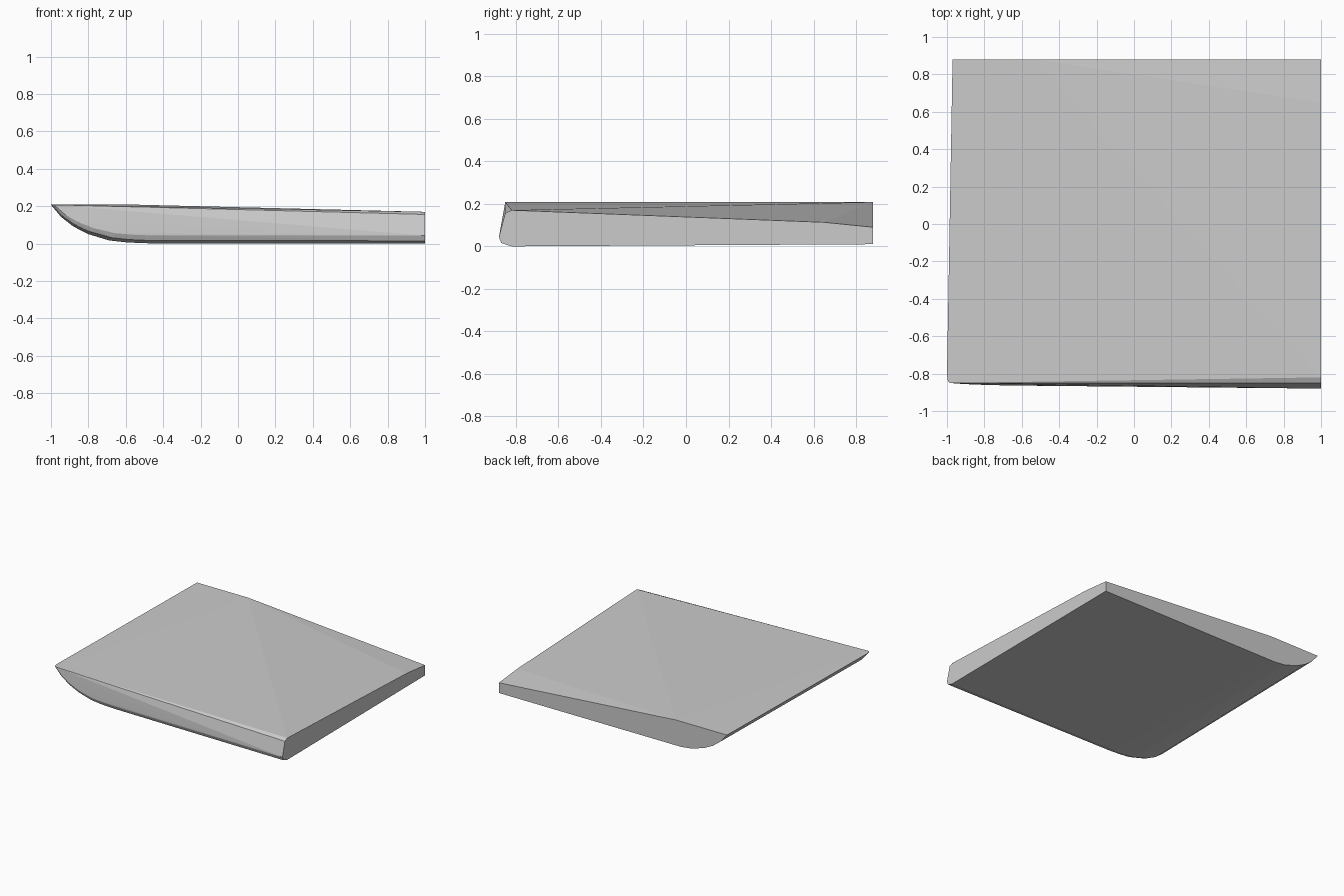
import bpy, bmesh

if "Cube" in bpy.data.objects:
    bpy.data.objects.remove(bpy.data.objects["Cube"])

# bow curve (x, z) running from the upper lip down to the flat bottom
BOW = [(-1.0, 0.21), (-0.945, 0.145), (-0.88, 0.095), (-0.80, 0.055),
       (-0.69, 0.022), (-0.60, 0.012), (-0.50, 0.007)]

points = []
for x, z in BOW:
    t = (0.21 - z) / 0.21
    points.append((x, -0.81, max(z - 0.003 * t, 0.004)))      # near the front corner
    points.append((x + 0.03, 0.88, max(z, 0.012)))            # flat back side

# rounded front lower edge, following the bow curve
for x, z in BOW:
    t = (0.21 - z) / 0.21
    points.append((x + 0.015 + 0.02 * t, -0.85 - 0.015 * t, 0.21 - (0.21 - z) * 0.81))
    points.append((x + 0.005 + 0.015 * t, -0.84 - 0.012 * t, 0.21 - (0.21 - z) * 0.94))

# flat right end section (y, z)
END = [(-0.82, 0.172), (-0.85, 0.158), (-0.88, 0.045), (-0.868, 0.017),
       (-0.82, 0.002), (0.88, 0.012), (0.88, 0.092), (0.65, 0.115)]
points += [(1.0, y, z) for y, z in END]

# deck crease on the back edge
points.append((-0.53, 0.88, 0.21))

bm = bmesh.new()
for p in points:
    bm.verts.new(p)
hull = bmesh.ops.convex_hull(bm, input=bm.verts[:])
loose = [v for v in bm.verts if not v.link_faces]
bmesh.ops.delete(bm, geom=loose, context='VERTS')
bmesh.ops.recalc_face_normals(bm, faces=bm.faces[:])

# stand on z = 0
low = min(v.co.z for v in bm.verts)
for v in bm.verts:
    v.co.z -= low

mesh = bpy.data.meshes.new("sloped_slab")
bm.to_mesh(mesh)
bm.free()
slab = bpy.data.objects.new("sloped_slab", mesh)
bpy.context.collection.objects.link(slab)
